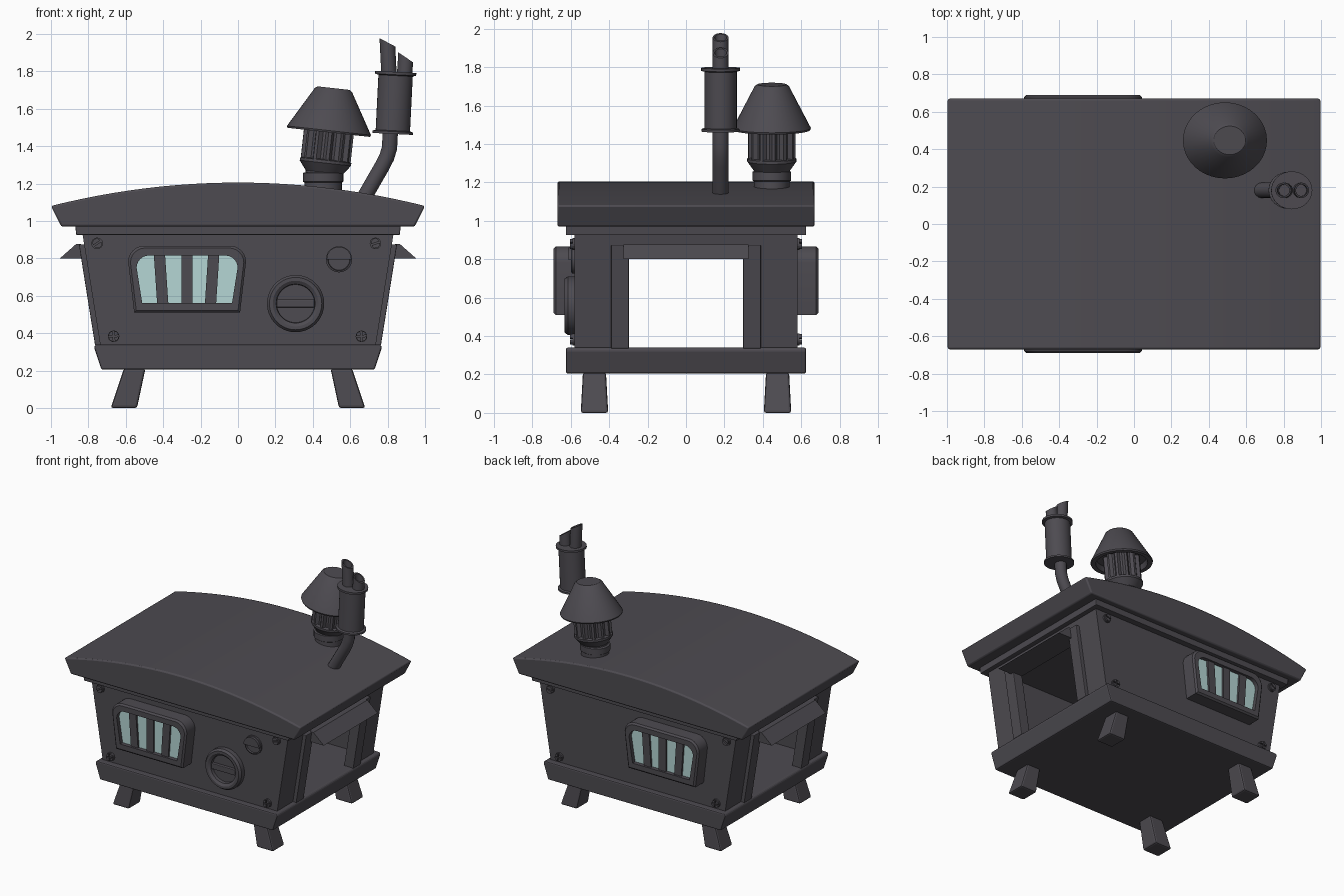
import bpy, bmesh
from math import sin, cos, pi, radians

if "Cube" in bpy.data.objects:
    bpy.data.objects.remove(bpy.data.objects["Cube"])


def material(name, col):
    m = bpy.data.materials.new(name)
    m.diffuse_color = col
    m.use_nodes = True
    m.node_tree.nodes["Principled BSDF"].inputs["Base Color"].default_value = m.diffuse_color
    return m


DARK = material("dark_metal", (0.075, 0.07, 0.082, 1))
GLASS = material("pale_glass", (0.46, 0.67, 0.66, 1))


def finish(name, bm, bevel=0, smooth=False, mat=DARK):
    bmesh.ops.recalc_face_normals(bm, faces=bm.faces)
    me = bpy.data.meshes.new(name)
    bm.to_mesh(me)
    bm.free()
    me.materials.append(mat)
    if smooth:
        me.shade_smooth()
        me.set_sharp_from_angle(angle=radians(30))
    ob = bpy.data.objects.new(name, me)
    bpy.context.collection.objects.link(ob)
    if bevel:
        b = ob.modifiers.new("bevel", 'BEVEL')
        b.width, b.segments, b.limit_method = bevel, 2, 'ANGLE'
    return ob


def bridge(bm, rings, closed=False):
    n = len(rings[0])
    pairs = list(zip(rings, rings[1:])) + ([(rings[-1], rings[0])] if closed else [])
    for a, b in pairs:
        for i in range(n):
            j = (i + 1) % n
            bm.faces.new((a[i], a[j], b[j], b[i]))


def prism(name, prof, y0, y1, **kw):
    """Extrude an (x, z) outline along y."""
    bm = bmesh.new()
    rings = [[bm.verts.new((x, y, z)) for x, z in prof] for y in (y0, y1)]
    bridge(bm, rings)
    bm.faces.new(rings[0])
    bm.faces.new(rings[1])
    return finish(name, bm, **kw)


def lathe(name, prof, loc, rot=(0, 0, 0), segs=32, sy=1, closed=False, rib=1, cut=0):
    """Spin an (r, z) outline; rib makes grooves, cut slants the upper points."""
    bm = bmesh.new()
    zmid = max(z for r, z in prof) / 2
    rings = []
    for r, z in prof:
        ring = []
        for i in range(segs):
            a = 2 * pi * i / segs
            k = r * (rib if i % 4 > 1 else 1)
            x = k * cos(a)
            ring.append(bm.verts.new((x, k * sin(a) * sy, z - (cut * x if z > zmid else 0))))
        rings.append(ring)
    bridge(bm, rings, closed)
    if not closed:
        bm.faces.new(rings[0])
        bm.faces.new(rings[-1])
    ob = finish(name, bm, smooth=True)
    ob.location, ob.rotation_euler = loc, rot
    return ob


def box(x0, x1, z0, z1):
    return [(x0, z0), (x1, z0), (x1, z1), (x0, z1)]


def trapezoid(b, t, z0, z1):
    return [(-b, z0), (b, z0), (t, z1), (-t, z1)]


# Arched roof, eave trim and base tray
arc = [(1 - i / 12, 1.205 - 0.125 * (1 - i / 12) ** 2) for i in range(25)]
prism("roof", [(-0.945, 0.97), (0.945, 0.97)] + arc, -0.67, 0.67, bevel=0.01, smooth=True)
prism("eave_trim", trapezoid(0.865, 0.87, 0.925, 0.975), -0.625, 0.625, bevel=0.005)
prism("base_tray", [(-0.73, 0.205), (0.73, 0.205), (0.77, 0.325), (0.76, 0.34), (-0.76, 0.34), (-0.77, 0.325)],
      -0.625, 0.625, bevel=0.012)


# End walls lean outward: x on the wall line at height z
def wall_x(z):
    return 0.737 + (z - 0.34) * 0.16


def lean(s, z0, z1, a, b):
    return [(s * (wall_x(z0) + a), z0), (s * (wall_x(z0) + b), z0),
            (s * (wall_x(z1) + b), z1), (s * (wall_x(z1) + a), z1)]


for s, side in ((-1, "left"), (1, "right")):
    for t in (-1, 1):
        prism(side + "_end_wall", lean(s, 0.33, 0.93, -0.05, 0), t * 0.30, t * 0.55)
        prism(side + "_door_post", lean(s, 0.335, 0.875, -0.05, 0.028), t * 0.298, t * 0.39, bevel=0.005)
        # Splayed legs
        leg = prism(side + "_leg", [(s * 0.54, 0), (s * 0.68, 0), (s * 0.61, 0.21), (s * 0.495, 0.21)],
                    t * 0.405, t * 0.548, bevel=0.012)
        for v in leg.data.vertices:
            if v.co.z > 0.1:
                v.co.y = t * 0.478 + (v.co.y - t * 0.478) * 0.84
    prism(side + "_end_lintel", lean(s, 0.80, 0.93, -0.05, 0), -0.30, 0.30)
    prism(side + "_door_header", lean(s, 0.80, 0.874, -0.05, 0.026), -0.30, 0.30)
    prism(side + "_awning", [(s * 0.83, 0.80), (s * 0.952, 0.80), (s * 0.865, 0.877), (s * 0.84, 0.877)], -0.325, 0.325)


# Round-topped window outline, centred on x = -0.272
def outline(hb, ht, z0, z1, r):
    pts = [(-hb, z0), (hb, z0)]
    for sx, start in ((1, 0), (-1, pi / 2)):
        for i in range(7):
            a = start + pi / 2 * i / 6
            pts.append((sx * (ht - r) + r * cos(a), z1 - r + r * sin(a)))
    return [(x - 0.272, z) for x, z in pts]


def disc(name, x, z, r, y0, y1, segs=24, a0=0, a1=2 * pi):
    full = a1 - a0 > 6
    n = segs if full else segs + 1
    prism(name, [(x + r * cos(a0 + (a1 - a0) * i / segs), z + r * sin(a0 + (a1 - a0) * i / segs))
                 for i in range(n)] + ([] if full else [(x, z)]), y0, y1)


for s, side in ((-1, "front"), (1, "back")):
    prism(side + "_wall", trapezoid(wall_x(0.33), wall_x(0.93), 0.33, 0.93), s * 0.53, s * 0.58)
    # Window frame, glass and bars
    outer = outline(0.283, 0.315, 0.51, 0.867, 0.085)
    lip = outline(0.272, 0.303, 0.522, 0.855, 0.078)
    inner = outline(0.24, 0.27, 0.56, 0.815, 0.065)
    bm = bmesh.new()
    rings = [[bm.verts.new((x, s * y, z)) for x, z in loop] for loop, y in
             ((outer, 0.57), (outer, 0.678), (lip, 0.69), (inner, 0.69), (inner, 0.57))]
    bridge(bm, rings, True)
    finish(side + "_window_frame", bm, smooth=True)
    prism(side + "_window_glass", inner, s * 0.64, s * 0.66, mat=GLASS)
    for d in (-0.148, 0, 0.142):
        c, b = d - 0.272, d * 0.88 - 0.272
        prism(side + "_window_bar", [(b - 0.03, 0.555), (b + 0.03, 0.555), (c + 0.03, 0.82), (c - 0.03, 0.82)],
              s * 0.65, s * 0.675)
    # Slotted bolts above, cross bolts below
    for x, z, n, turn in ((-0.753, 0.88, 2, 0.6), (0.735, 0.88, 2, 0.3), (-0.665, 0.383, 4, 0.1), (0.66, 0.383, 4, 0.1)):
        disc(side + "_bolt", x, z, 0.031, s * 0.57, s * 0.592, 16)
        for k in range(n):
            a0 = turn + 2 * pi * k / n
            m = a0 + pi / n
            g = 0.004 if n == 2 else 0.006
            disc(side + "_bolt_head", x + g * cos(m), z + g * sin(m), 0.023, s * 0.585, s * 0.603,
                 12 // n, a0, a0 + 2 * pi / n)

# Round porthole with crossbar, and small hooded vent
face = (radians(90), 0, 0)
lathe("porthole_ring", [(0.153, 0), (0.153, 0.035), (0.14, 0.052), (0.122, 0.052), (0.104, 0.04), (0.1, 0)],
      (0.308, -0.58, 0.558), face, 40, closed=True)
disc("porthole_plate", 0.308, 0.558, 0.105, -0.57, -0.597, 40)
prism("porthole_crossbar", box(0.207, 0.409, 0.537, 0.58), -0.585, -0.62, bevel=0.005)
lathe("vent_ring", [(0.07, 0), (0.07, 0.015), (0.06, 0.02), (0.056, 0)], (0.54, -0.578, 0.795), face, closed=True)
disc("vent_plate", 0.54, 0.795, 0.06, -0.57, -0.586)
disc("vent_hood", 0.54, 0.795, 0.066, -0.57, -0.613, 16, 0, pi)

# Roof lantern: base, flare, ribbed core, tilted shade
lathe("lantern_base", [(0.1, -0.06), (0.1, 0.05), (0.108, 0.055), (0.108, 0.1), (0.1, 0.105)], (0.455, 0.447, 1.155), sy=0.93)
tilt, top = (0, 0.11, 0), (0.455, 0.447, 1.2)
lathe("lantern_flare", [(0.1, 0.04), (0.1, 0.06), (0.138, 0.11), (0.138, 0.125), (0.12, 0.13)], top, tilt, sy=0.93)
lathe("lantern_ribs", [(0.134, 0.12), (0.134, 0.31)], top, tilt, 48, 0.92, rib=0.84)
lathe("lantern_shade", [(0.03, 0.315), (0.18, 0.315), (0.188, 0.275), (0.222, 0.275), (0.226, 0.285), (0.1, 0.503), (0.085, 0.513)],
      top, tilt, 40, 0.9)

# Bent chimney pipe
cu = bpy.data.curves.new("chimney_pipe", 'CURVE')
cu.dimensions, cu.bevel_depth, cu.bevel_resolution, cu.use_fill_caps = '3D', 0.042, 5, True
path = [(0.66, 1.1), (0.772, 1.295), (0.795, 1.34), (0.81, 1.39), (0.815, 1.49)]
sp = cu.splines.new('POLY')
sp.points.add(len(path) - 1)
for p, (x, z) in zip(sp.points, path):
    p.co = (x, 0.18, z, 1)
cu.materials.append(DARK)
bpy.context.collection.objects.link(bpy.data.objects.new("chimney_pipe", cu))

# Chimney drum with flanges and two slant-cut stacks
lathe("chimney_drum", [(0.108, 0), (0.108, 0.013), (0.092, 0.018), (0.092, 0.312), (0.11, 0.317), (0.11, 0.332)],
      (0.827, 0.18, 1.465), (0, 0.05, 0), sy=0.92)
for x, h, lean_y in ((0.808, 0.185, -0.05), (0.89, 0.105, 0.06)):
    lathe("chimney_stack", [(0.041, 0), (0.041, h), (0.031, h), (0.031, 0.01)], (x, 0.18, 1.77),
          (0, lean_y, 0), 24, closed=True, cut=0.6)
